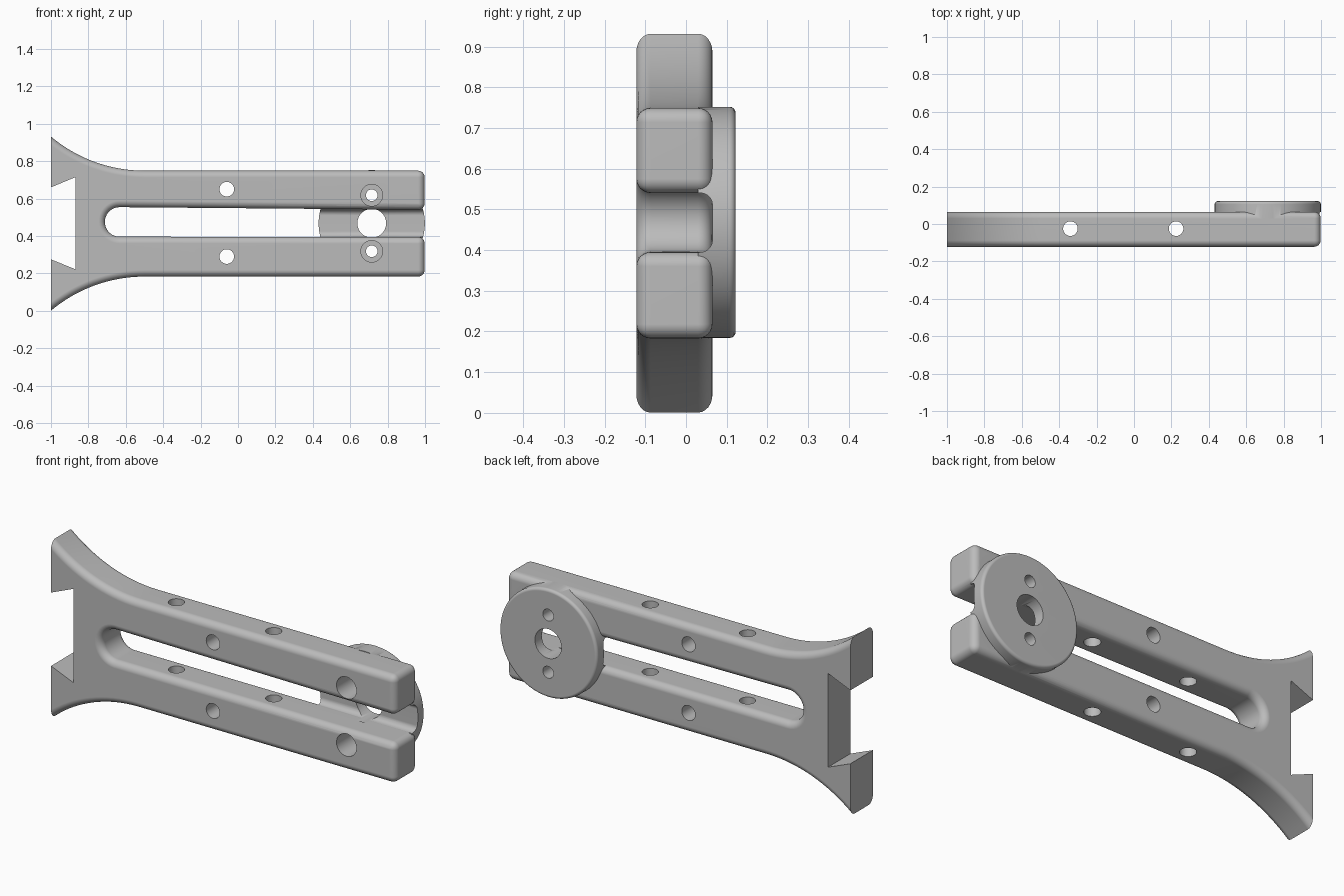
import bpy, bmesh
from math import sin, cos, pi, asin, radians
from mathutils import Matrix, Vector

if "Cube" in bpy.data.objects:
    bpy.data.objects.remove(bpy.data.objects["Cube"], do_unlink=True)

FRONT, BACK, MID = -0.122, 0.065, 0.466
HUB_X, HUB_Z = 0.715, 0.468

grey = bpy.data.materials.new("light grey")
grey.use_nodes = True
colour = (0.5, 0.5, 0.5, 1)
grey.diffuse_color = colour
grey.node_tree.nodes["Principled BSDF"].inputs["Base Color"].default_value = colour


def finish(name, bm):
    bmesh.ops.recalc_face_normals(bm, faces=bm.faces)
    mesh = bpy.data.meshes.new(name)
    bm.to_mesh(mesh)
    bm.free()
    mesh.materials.append(grey)
    obj = bpy.data.objects.new(name, mesh)
    bpy.context.collection.objects.link(obj)
    return obj


def cylinder(name, radius, start, end, axis="Y", sides=40, round_end=0):
    """Round bar between two points along one axis, optionally rounded at its end."""
    a, b = Vector(start), Vector(end)
    turn = Matrix.Rotation(radians(-90), 4, "X") if axis == "Y" else Matrix()
    bm = bmesh.new()
    bmesh.ops.create_cone(bm, cap_ends=True, segments=sides, radius1=radius, radius2=radius,
                          depth=(b - a).length, matrix=Matrix.Translation((a + b) / 2) @ turn)
    if round_end:
        rim = [e for e in bm.edges if all(v.co.y > b.y - 1e-4 for v in e.verts)]
        bmesh.ops.bevel(bm, geom=rim, offset=round_end, segments=4, profile=0.5, affect="EDGES")
    return finish(name, bm)


def combine(obj, other, operation):
    mod = obj.modifiers.new("combine", "BOOLEAN")
    mod.object, mod.operation, mod.solver = other, operation, "EXACT"
    bpy.context.view_layer.objects.active = obj
    bpy.ops.object.modifier_apply(modifier=mod.name)
    bpy.data.objects.remove(other, do_unlink=True)


# Forked arm outline: flare, upper prong, open slot, lower prong, flare, dovetail
R, SPAN, HALF = 0.777, 0.5, 0.283
sweep = asin(SPAN / R)
flare = [(-0.5 - R * sin(t), HALF + R * (1 - cos(t))) for t in [sweep * i / 16 for i in range(17)]]
upper = [(x, MID + z) for x, z in reversed(flare)]
lower = [(x, MID - z) for x, z in flare]
slot_end = [(-0.633 - 0.079 * sin(pi * i / 18), 0.475 + 0.079 * cos(pi * i / 18)) for i in range(19)]
dovetail = [(-1, 0.275), (-0.87, 0.222), (-0.87, 0.714), (-1, 0.66)]
outline = (upper + [(0.998, 0.749), (0.998, 0.54)] + slot_end
           + [(0.998, 0.395), (0.998, 0.183)] + lower + dovetail)

bm = bmesh.new()
face = bm.faces.new([bm.verts.new((x, FRONT, z)) for x, z in outline])
ext = bmesh.ops.extrude_face_region(bm, geom=[face])
bmesh.ops.translate(bm, vec=(0, BACK - FRONT, 0), verts=[g for g in ext["geom"] if isinstance(g, bmesh.types.BMVert)])


def is_rounded(e):
    a, b = (v.co for v in e.verts)
    if abs(a.y - b.y) > 0.01:
        return a.x > 0.9                        # corners of the prong tips
    mid = (a + b) / 2
    in_dovetail = mid.x < -0.86 and 0.21 < mid.z < 0.72
    return not in_dovetail and not (a.x < -0.99 and b.x < -0.99)


bmesh.ops.bevel(bm, geom=[e for e in bm.edges if is_rounded(e)], offset=0.035,
                segments=6, profile=0.5, affect="EDGES", clamp_overlap=True)
arm = finish("forked_arm", bm)

# Round mounting hub on the back, with the slot running in front of it
hub = cylinder("hub_disc", 0.284, (HUB_X, 0.03, HUB_Z), (HUB_X, 0.122, HUB_Z), sides=128, round_end=0.015)
bm = bmesh.new()
size = Matrix.Diagonal((0.9, 0.3, 0.146, 1))
bmesh.ops.create_cube(bm, size=1, matrix=Matrix.Translation((0.75, BACK - 0.15, 0.4675)) @ size)
floor_edges = [e for e in bm.edges if all(v.co.y > 0 for v in e.verts)
               and abs(e.verts[0].co.x - e.verts[1].co.x) > 0.1]
bmesh.ops.bevel(bm, geom=floor_edges, offset=0.03, segments=5, profile=0.5, affect="EDGES")
combine(hub, finish("slot_cutter", bm), "DIFFERENCE")
combine(arm, hub, "UNION")

# Hub bore and the two counterbored screw holes
holes = [cylinder("bore_cutter", 0.077, (HUB_X, 0.0, HUB_Z), (HUB_X, 0.2, HUB_Z))]
for z in (HUB_Z - 0.15, HUB_Z + 0.15):
    holes.append(cylinder("counterbore_cutter", 0.058, (HUB_X, -0.2, z), (HUB_X, 0.03, z)))
    holes.append(cylinder("screw_cutter", 0.031, (HUB_X, -0.2, z), (HUB_X, 0.2, z)))
# Front-to-back holes, one in each prong
for z in (0.29, 0.65):
    holes.append(cylinder("cross_cutter", 0.039, (-0.06, -0.2, z), (-0.06, 0.2, z)))
# Vertical holes through both prongs
for x in (-0.34, 0.225):
    holes.append(cylinder("vertical_cutter", 0.039, (x, -0.025, 0), (x, -0.025, 1), axis="Z"))
for hole in holes:
    combine(arm, hole, "DIFFERENCE")

# Smooth rounds, crisp hole rims, flat broad faces
bpy.ops.object.select_all(action="DESELECT")
arm.select_set(True)
bpy.context.view_layer.objects.active = arm
bpy.ops.object.shade_smooth_by_angle(angle=radians(30))
arm.modifiers.new("flat_faces", "WEIGHTED_NORMAL").keep_sharp = True
